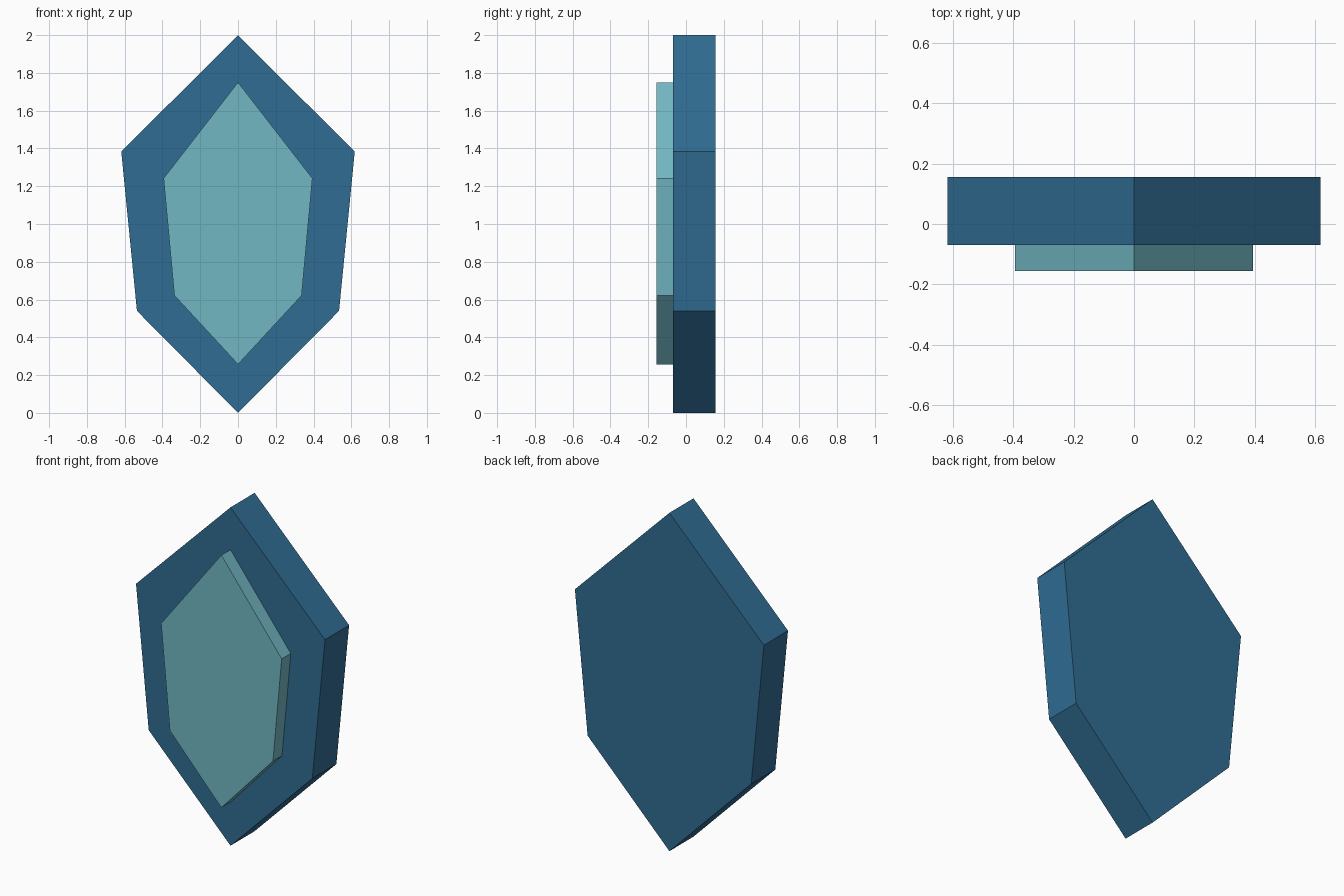
import bpy
import bmesh

cube = bpy.data.objects.get("Cube")
if cube:
    bpy.data.objects.remove(cube, do_unlink=True)


def make_material(name, rgb):
    mat = bpy.data.materials.new(name)
    mat.use_nodes = True
    mat.diffuse_color = (*rgb, 1)
    mat.node_tree.nodes["Principled BSDF"].inputs["Base Color"].default_value = (*rgb, 1)
    return mat


def crystal_plate(name, top, shoulder, hip, bottom, front, back, mat):
    """Six-sided plate, mirrored about x = 0; shoulder and hip are (half width, z)."""
    outline = [(0, bottom), hip, shoulder, (0, top),
               (-shoulder[0], shoulder[1]), (-hip[0], hip[1])]
    bm = bmesh.new()
    face = bm.faces.new([bm.verts.new((x, front, z)) for x, z in outline])
    extruded = bmesh.ops.extrude_face_region(bm, geom=[face], use_keep_orig=True)
    moved = [v for v in extruded["geom"] if isinstance(v, bmesh.types.BMVert)]
    bmesh.ops.translate(bm, verts=moved, vec=(0, back - front, 0))
    bmesh.ops.recalc_face_normals(bm, faces=bm.faces)
    mesh = bpy.data.meshes.new(name)
    bm.to_mesh(mesh)
    bm.free()
    mesh.materials.append(mat)
    obj = bpy.data.objects.new(name, mesh)
    bpy.context.collection.objects.link(obj)
    return obj


deep_blue = make_material("deep blue", (0.030, 0.152, 0.291))
pale_teal = make_material("pale teal", (0.168, 0.474, 0.546))

# Thick backing plate
crystal_plate("crystal_body", 2.0, (0.618, 1.383), (0.535, 0.54), 0.0,
              -0.07, 0.155, deep_blue)

# Raised inlay on the front
crystal_plate("crystal_inlay", 1.75, (0.394, 1.242), (0.337, 0.622), 0.257,
              -0.155, -0.068, pale_teal)
